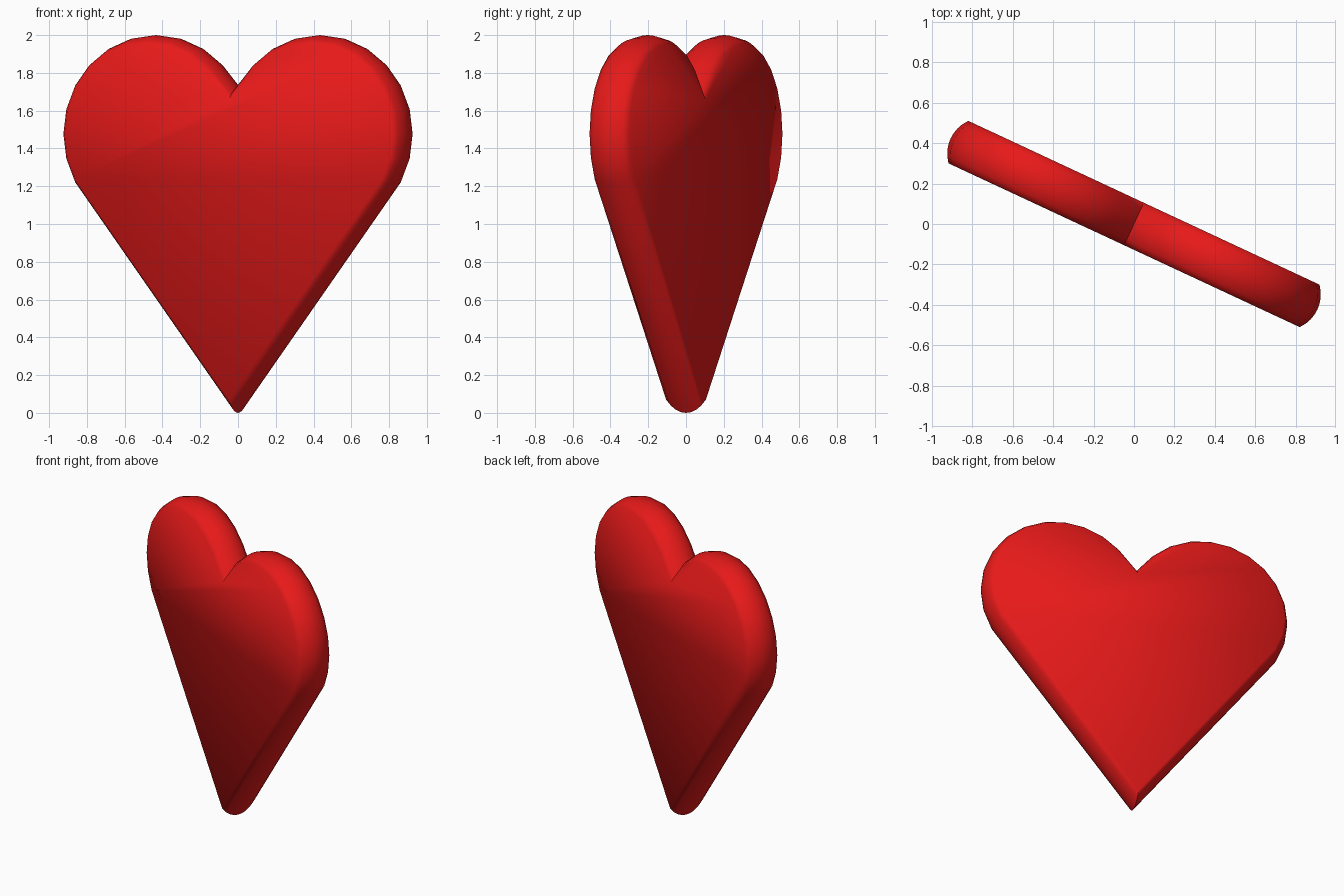
import bpy, bmesh
from math import sin, cos, radians, sqrt
from mathutils import Vector, Matrix

if "Cube" in bpy.data.objects:
    bpy.data.objects.remove(bpy.data.objects["Cube"])

HALF, RIM = 0.116, 0.18          # half thickness, radius of the rounded rim
RIM_STEPS = 8
CX, CZ, R = 0.479, 1.477, 0.523  # lobe circle

# Heart outline, counter-clockwise: tip, right lobe, notch, mirrored left lobe
right = [Vector((CX + R * cos(radians(a)), CZ + R * sin(radians(a))))
         for a in range(-30, 136, 15)]
left = [Vector((-p.x, p.y)) for p in reversed(right)]
outline = [Vector((0, 0))] + right + [Vector((0, 1.72))] + left


def inset(points, d):
    """Move every edge of the closed outline inward by d with mitred corners."""
    result = []
    for i, p in enumerate(points):
        e1 = (p - points[i - 1]).normalized()
        e2 = (points[(i + 1) % len(points)] - p).normalized()
        n1, n2 = Vector((-e1.y, e1.x)), Vector((-e2.y, e2.x))
        result.append(p + (n1 + n2) * d / (1 + n1.dot(n2)))
    return result


# Rings across the thickness follow a shallow arc
bm = bmesh.new()
rings = []
for k in range(RIM_STEPS + 1):
    v = -HALF + 2 * HALF * k / RIM_STEPS
    d = RIM - sqrt(RIM * RIM - v * v)
    rings.append([bm.verts.new((p.x, v, p.y)) for p in inset(outline, d)])
n = len(outline)
for a, b in zip(rings, rings[1:]):
    for i in range(n):
        j = (i + 1) % n
        bm.faces.new((a[i], a[j], b[j], b[i]))

# Flat front and back
bm.faces.new(rings[0])
bm.faces.new(rings[-1][::-1])
bmesh.ops.recalc_face_normals(bm, faces=bm.faces[:])
bm.transform(Matrix.Rotation(radians(-25), 4, 'Z'))

mesh = bpy.data.meshes.new("heart")
bm.to_mesh(mesh)
bm.free()
heart = bpy.data.objects.new("heart", mesh)
bpy.context.collection.objects.link(heart)

red = bpy.data.materials.new("red")
red.diffuse_color = (0.8, 0.01, 0.01, 1)
red.use_nodes = True
red.node_tree.nodes["Principled BSDF"].inputs["Base Color"].default_value = red.diffuse_color
mesh.materials.append(red)

bpy.context.view_layer.objects.active = heart
heart.select_set(True)
bpy.ops.object.shade_smooth_by_angle(angle=radians(65))
